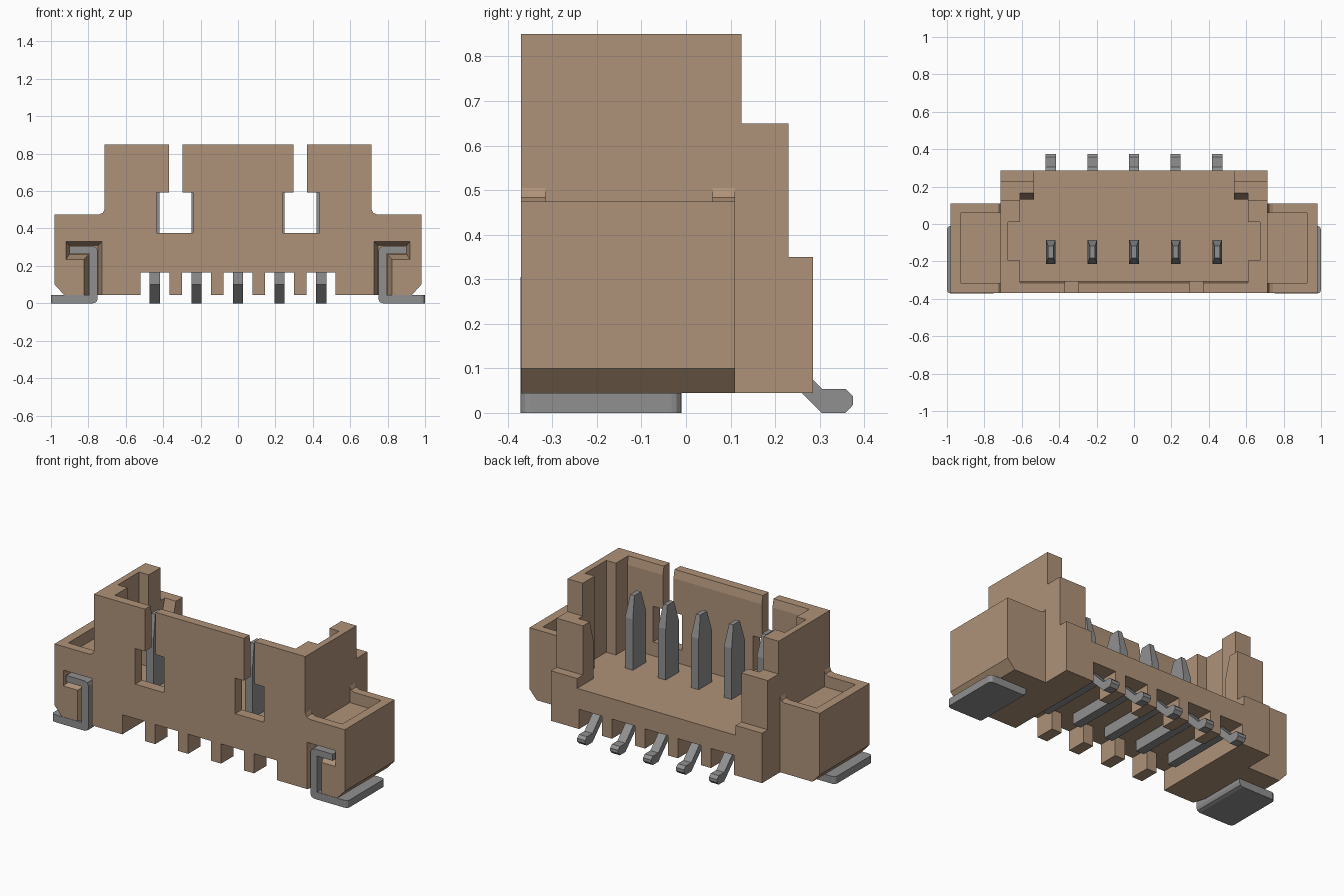
import bpy, bmesh
from mathutils import Vector

cube = bpy.data.objects.get("Cube")
if cube:
    bpy.data.objects.remove(cube, do_unlink=True)


def material(name, rgb):
    m = bpy.data.materials.new(name)
    m.use_nodes = True
    m.diffuse_color = (*rgb, 1)
    bsdf = next(n for n in m.node_tree.nodes if n.type == 'BSDF_PRINCIPLED')
    bsdf.inputs["Base Color"].default_value = (*rgb, 1)
    return m


TAN = material("tan plastic", (0.43, 0.29, 0.19))
GREY = material("grey metal", (0.28, 0.28, 0.28))


def loft(name, rings, mat):
    """Closed solid through a list of equal-length point rings."""
    bm = bmesh.new()
    vs = [[bm.verts.new(p) for p in ring] for ring in rings]
    for a, b in zip(vs, vs[1:]):
        for i in range(len(a)):
            j = (i + 1) % len(a)
            bm.faces.new((a[i], a[j], b[j], b[i]))
    bm.faces.new(vs[0])
    bm.faces.new(vs[-1])
    bmesh.ops.recalc_face_normals(bm, faces=bm.faces)
    me = bpy.data.meshes.new(name)
    bm.to_mesh(me)
    bm.free()
    me.materials.append(mat)
    ob = bpy.data.objects.new(name, me)
    bpy.context.scene.collection.objects.link(ob)
    return ob


def ring(pts, axis, at):
    place = {'x': lambda a, b: (at, a, b), 'y': lambda a, b: (a, at, b),
             'z': lambda a, b: (a, b, at)}[axis]
    return [place(a, b) for a, b in pts]


def prism(name, pts, axis, lo, hi, mat=TAN):
    return loft(name, [ring(pts, axis, lo), ring(pts, axis, hi)], mat)


def box(name, x, y, z, mat=TAN):
    return prism(name, rect(x, y), 'z', *z, mat)


def rect(x, y):
    return [(x[0], y[0]), (x[1], y[0]), (x[1], y[1]), (x[0], y[1])]


def side(pts, s):
    return [(s * a, b) for a, b in pts]


def combine(target, other, op):
    mod = target.modifiers.new(op, 'BOOLEAN')
    mod.operation, mod.object, mod.solver = op, other, 'EXACT'
    deps = bpy.context.evaluated_depsgraph_get()
    me = bpy.data.meshes.new_from_object(target.evaluated_get(deps))
    target.modifiers.clear()
    target.data = me
    bpy.data.objects.remove(other, do_unlink=True)


F = -0.37          # front face
FLOOR = 0.29       # cavity floor
PITCH = 0.2225
pins = [i * PITCH for i in range(-2, 3)]

# Housing core: stepped side profile
body = prism("housing", [(F, .045), (.285, .045), (.285, .35), (.23, .35),
                         (.23, .65), (.125, .65), (.125, .85), (F, .85)],
             'x', -.713, .713)

# Side wings with a chamfered bottom and a small fillet at the wall
wing = [(.6, .045), (.93, .045), (.98, .1), (.98, .475), (.743, .475),
        (.722, .484), (.713, .505), (.6, .505)]
for s in (-1, 1):
    combine(body, prism("wing", side(wing, s), 'y', F, .11), 'UNION')


def cut(ob):
    combine(body, ob, 'DIFFERENCE')


# Cavity open to the back, with a chamfered front rim
cut(box("cavity", (-.61, .61), (-.305, .13), (FLOOR, 1)))
cut(box("back_opening", (-.535, .535), (-.2, .5), (FLOOR, 1)))
cut(prism("rim_chamfer", [(-.32, .87), (-.29, .87), (-.29, .77), (-.305, .80)],
          'x', -.61, .61))

for s in (-1, 1):
    def sx(a, b):
        return tuple(sorted((s * a, s * b)))
    # Side groove and slanted lip inside the cavity
    cut(box("groove", sx(.5, .675), (-.195, .01), (FLOOR, 1)))
    cut(prism("lip_slant", [(.1, .53), (.13, .53), (.165, .65), (.165, .7), (.1, .7)],
              'x', *sx(.5, .61)))
    # Front window with the slot above it
    cut(box("window", sx(.24, .435), (-.5, -.27), (.375, .592)))
    cut(box("slot", sx(.298, .37), (-.5, -.27), (.55, 1)))
    # Recess in the wing top
    cut(box("wing_recess", sx(.713, .925), (-.315, .06), (.405, .6)))
    # Tapered pocket around the solder tab
    outer = [(.725, 0), (.825, 0), (.825, .232), (.92, .232), (.92, .332), (.725, .332)]
    inner = [(.748, 0), (.798, 0), (.798, .262), (.902, .262), (.902, .308), (.748, .308)]
    cut(loft("tab_pocket", [ring(side(outer, s), 'y', -.375),
                            ring(side(inner, s), 'y', -.30)], TAN))

# Underside: cross trench and one channel per contact
cut(box("trench", (-.5225, .5225), (-.25, .15), (0, .165)))
for x in pins:
    cut(box("channel", (x - .0775, x + .0775), (-.5, .5), (-.01, .165)))

# Solder tabs: bent strips with clipped outer corners
tab = [(1, 0), (1, .045), (.795, .045), (.795, .265), (.9, .265), (.9, .305),
       (.775, .305), (.757, .298), (.75, .28), (.75, .025), (.757, .007), (.775, 0)]
for s, label in ((-1, "right"), (1, "left")):
    ob = prism(label + "_solder_tab", side(tab, s), 'y', -.372, -.01, GREY)
    bm = bmesh.new()
    bm.from_mesh(ob.data)
    corners = [e for e in bm.edges
               if all(abs(v.co.x) > .99 for v in e.verts)
               and abs(e.verts[0].co.z - e.verts[1].co.z) > .01]
    bmesh.ops.bevel(bm, geom=corners, offset=.022, segments=3, profile=.5, affect='EDGES')
    bm.to_mesh(ob.data)
    bm.free()

# Contacts: upright blade with tapered tip, and a tail bent down at the back
tail = [(-.215, .1), (.205, .1), (.305, 0), (.358, 0), (.375, .018), (.375, .037),
        (.358, .054), (.305, .054), (.194, .168), (-.215, .168)]
for n, x in enumerate(pins, 1):
    base = rect((x - .026, x + .026), (-.215, -.085))
    tip = rect((x - .014, x + .014), (-.182, -.118))
    loft(f"contact_blade_{n}", [ring(base, 'z', .15), ring(base, 'z', .6),
                                ring(tip, 'z', .73)], GREY)
    prism(f"contact_tail_{n}", tail, 'x', x - .027, x + .027, GREY)
